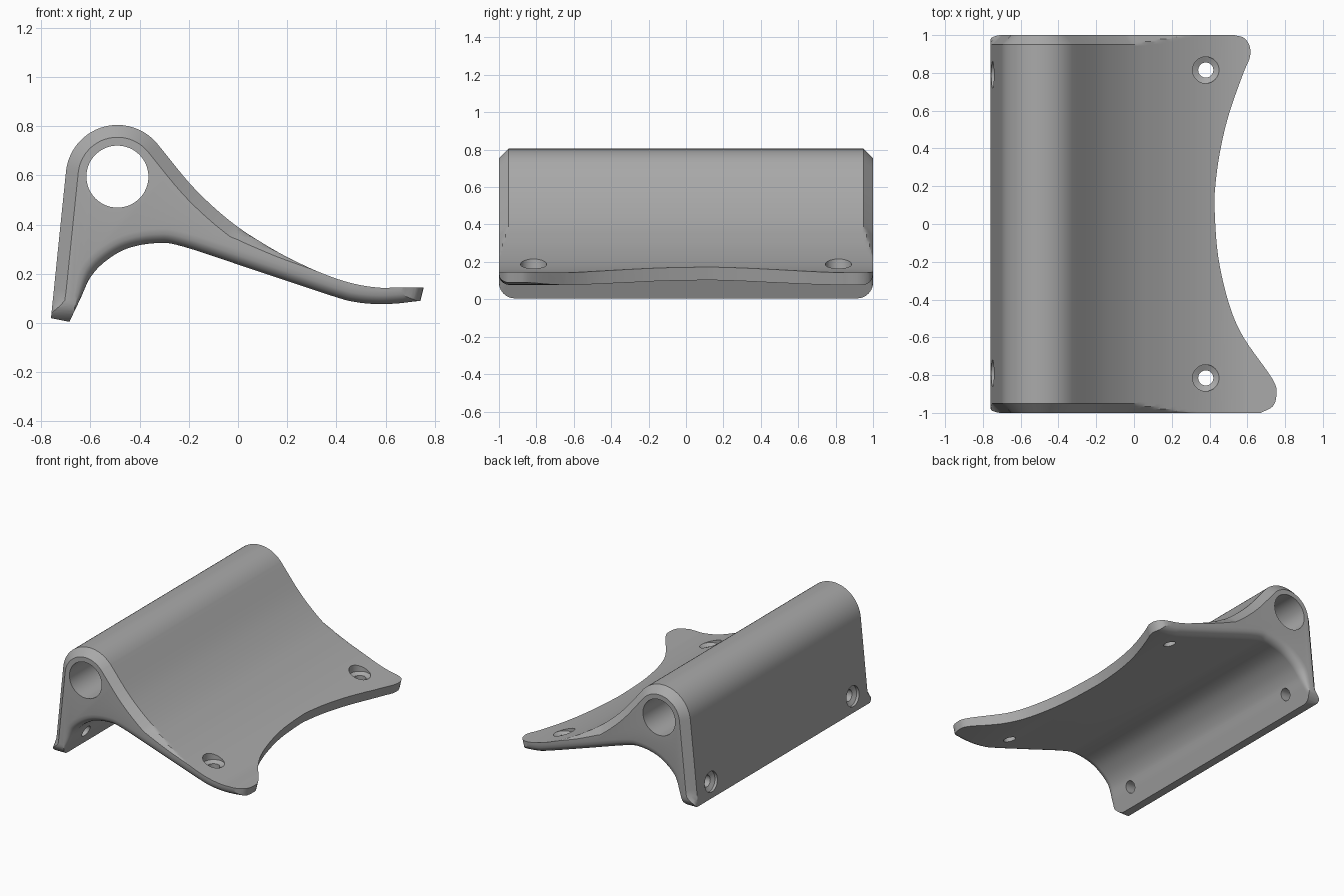
import bpy, bmesh
from math import sin, cos, pi, radians, sqrt
from mathutils import Vector, Matrix

if "Cube" in bpy.data.objects:
    bpy.data.objects.remove(bpy.data.objects["Cube"])

grey = bpy.data.materials.new("plain grey")
grey.use_nodes = True
grey.diffuse_color = (0.4, 0.4, 0.4, 1)
grey.node_tree.nodes["Principled BSDF"].inputs["Base Color"].default_value = (0.4, 0.4, 0.4, 1)


def spline(pts, n=8):
    """Smooth curve through the points."""
    p = [Vector(q) for q in pts]
    p = [2 * p[0] - p[1]] + p + [2 * p[-1] - p[-2]]
    out = []
    for a, b, c, d in zip(p, p[1:], p[2:], p[3:]):
        for i in range(n):
            t = i / n
            out.append(0.5 * (2 * b + (c - a) * t + (2 * a - 5 * b + 4 * c - d) * t * t
                              + (3 * b - a - 3 * c + d) * t ** 3))
    return out + [p[-2]]


def loft(name, rings):
    """Closed solid through matching rings of points."""
    bm = bmesh.new()
    vs = [[bm.verts.new(p) for p in r] for r in rings]
    n = len(vs[0])
    for a, b in zip(vs, vs[1:]):
        for i in range(n):
            j = (i + 1) % n
            bm.faces.new((a[i], a[j], b[j], b[i]))
    bm.faces.new(vs[0])
    bm.faces.new(vs[-1])
    bmesh.ops.recalc_face_normals(bm, faces=bm.faces)
    me = bpy.data.meshes.new(name)
    bm.to_mesh(me)
    bm.free()
    ob = bpy.data.objects.new(name, me)
    bpy.context.collection.objects.link(ob)
    return ob


def lathe(name, profile, matrix, n=40):
    """Round cutter from (radius, height) pairs, along its own z."""
    rings = [[matrix @ Vector((r * cos(2 * pi * i / n), r * sin(2 * pi * i / n), h))
              for i in range(n)] for r, h in profile]
    return loft(name, rings)


# Side profile: back wall, rounded tube top, sweeping plate, arched underside
wall = [Vector((-0.76 + 0.061 * t, 0.02 + 0.597 * t)) for t in (0, 0.04, 0.08, 0.13, 0.2, 0.5, 0.8)]
tube = [Vector((-0.49 + 0.21 * cos(radians(a)), 0.595 + 0.21 * sin(radians(a))))
        for a in range(174, 40, -6)]
slope = spline([(-0.329, 0.73), (-0.2, 0.572), (-0.1, 0.472), (0, 0.39), (0.1, 0.325), (0.2, 0.268),
                (0.33, 0.207), (0.45, 0.165), (0.56, 0.145), (0.65, 0.144), (0.85, 0.146)], 5)
under = spline([(0.85, 0.098), (0.73, 0.089), (0.65, 0.08), (0.57, 0.077), (0.48, 0.085), (0.39, 0.108),
                (0.1, 0.204), (-0.22, 0.31), (-0.33, 0.325), (-0.45, 0.303), (-0.54, 0.25), (-0.6, 0.185),
                (-0.64, 0.1), (-0.685, 0.005)], 6)
upper = wall + tube + slope
outline = upper + under
count = len(outline)


def inward(i):
    a, b, c = outline[i - 1], outline[i], outline[(i + 1) % count]
    d = (b - a).normalized() + (c - b).normalized()
    return Vector((d.y, -d.x)).normalized()


def inset(i, d):
    """Chamfer on the upper side, round on the underside, d away from the end."""
    x, z = outline[i]
    if i < len(upper):
        c = 0.05 * min(1, max(0, (z - 0.02) / 0.08)) if x < -0.6 else 0.05
        if x > 0:
            c = 0.047 * max(0, (0.32 - x) / 0.32) ** 1.3
        return max(0, c - d)
    r = 0.056 * (min(1, max(0.05, z / 0.2)) if x < -0.4 else 1)
    return r - sqrt(r * r - (r - d) ** 2) if d < r else 0


depths = (0, 0.004, 0.01, 0.02, 0.035, 0.05, 0.058)
rings = []
for y, d in [(-1 + d, d) for d in depths] + [(1 - d, d) for d in reversed(depths)]:
    pts = [outline[i] + inward(i) * inset(i, d) for i in range(count)]
    rings.append([(p.x, y, p.y) for p in pts])
bracket = loft("bracket", rings)

cutters = []

# Tube bore
turn = Matrix.Translation((-0.49, 0, 0.595)) @ Matrix.Rotation(pi / 2, 4, 'X')
cutters.append(lathe("bore", [(0.126, -1.2), (0.126, 1.2)], turn, 64))

# Skewed scoop and rounded tips on the plate's free edge
edge = spline([(0.53, 1.0), (0.583, 0.985), (0.613, 0.94), (0.613, 0.88), (0.58, 0.8), (0.5, 0.58),
               (0.45, 0.38), (0.424, 0.2), (0.42, 0.08), (0.44, -0.17), (0.5, -0.42), (0.58, -0.6),
               (0.733, -0.82), (0.754, -0.9), (0.735, -0.965), (0.67, -1.0)], 5)
edge = [Vector((0.53, 1.2))] + edge + [Vector((0.67, -1.2)), Vector((1.3, -1.2)), Vector((1.3, 1.2))]
cutters.append(loft("scoop", [[(p.x + 0.25 * (z - 0.145), p.y, z) for p in edge] for z in (-0.2, 0.5)]))

# Countersunk screw holes, and rounded lower corners of the back wall
sink = [(0.04, -0.3), (0.04, -0.035), (0.07, -0.02), (0.07, 0.15)]
for s in (-1, 1):
    cutters.append(lathe("plate_hole", sink, Matrix.Translation((0.38, s * 0.815, 0.185))))
    face = Matrix.Translation((-0.749, s * 0.79, 0.13)) @ Matrix.Rotation(radians(-84), 4, 'Y')
    cutters.append(lathe("wall_hole", sink, face))
    arc = [(0.915 + 0.085 * sin(a * pi / 20), 0.09 - 0.085 * cos(a * pi / 20)) for a in range(11)]
    arc = [(0.915, -0.1)] + arc + [(1.1, 0.09), (1.1, -0.1)]
    cutters.append(loft("corner", [[(x, s * y, z) for y, z in arc] for x in (-0.9, -0.55)]))

for c in cutters:
    m = bracket.modifiers.new(c.name, 'BOOLEAN')
    m.operation, m.solver, m.object = 'DIFFERENCE', 'EXACT', c
bpy.context.view_layer.update()
solid = bpy.data.meshes.new_from_object(bracket.evaluated_get(bpy.context.evaluated_depsgraph_get()))
bracket.modifiers.clear()
bracket.data = solid
for c in cutters:
    bpy.data.objects.remove(c)

# Finish
solid.materials.clear()
solid.materials.append(grey)
for p in solid.polygons:
    p.material_index = 0
bpy.ops.object.select_all(action='DESELECT')
bracket.select_set(True)
bpy.context.view_layer.objects.active = bracket
bpy.ops.object.shade_smooth_by_angle(angle=radians(25))
